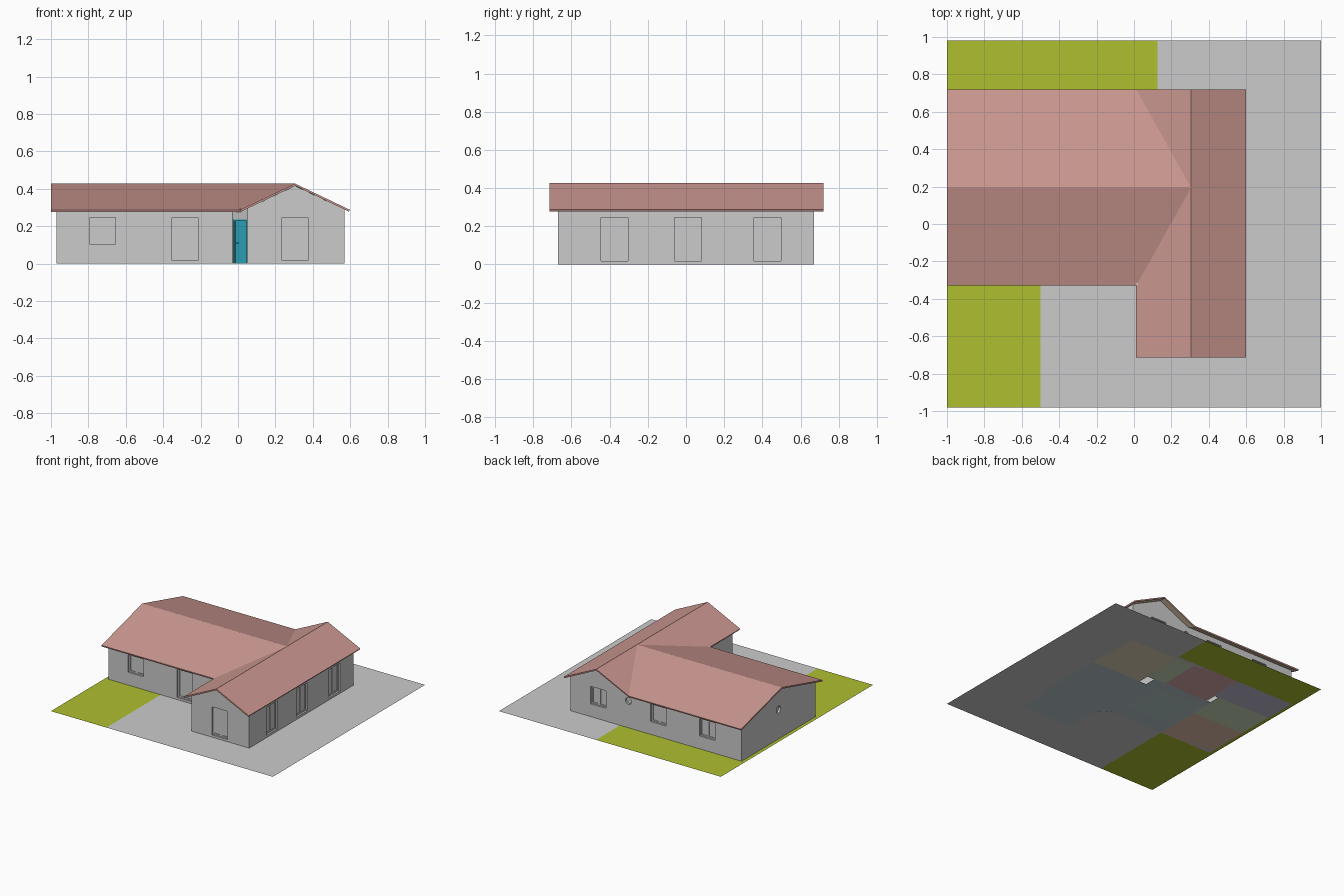
import bpy, bmesh, math
from mathutils import Matrix, Vector

if "Cube" in bpy.data.objects:
    bpy.data.objects.remove(bpy.data.objects["Cube"])

RIDGE, EAVE = 0.428, 0.288          # roof heights
RX, RY = 0.305, 0.195               # ridge lines of the two wings
THICK = 0.03                        # outer wall thickness


def material(name, r, g, b):
    m = bpy.data.materials.new(name)
    m.diffuse_color = (r, g, b, 1)
    m.use_nodes = True
    m.node_tree.nodes["Principled BSDF"].inputs["Base Color"].default_value = m.diffuse_color
    return m


ROOF = material("roof_tile", .60, .31, .28)
WOOD_LIGHT = material("soffit_wood", .62, .50, .36)
GRASS = material("grass", .43, .53, .03)
BLUE = material("door_blue", .03, .42, .55)
BROWN = material("brown_wood", .30, .12, .07)


def finish(name, bm, mats=()):
    bmesh.ops.recalc_face_normals(bm, faces=bm.faces)
    me = bpy.data.meshes.new(name)
    bm.to_mesh(me)
    bm.free()
    ob = bpy.data.objects.new(name, me)
    bpy.context.collection.objects.link(ob)
    for m in mats:
        me.materials.append(m)
    return ob


def add_box(bm, lo, hi, M=Matrix()):
    lo, hi = Vector(lo), Vector(hi)
    T = Matrix.Translation((lo + hi) / 2) @ Matrix.Diagonal((*(hi - lo), 1))
    bmesh.ops.create_cube(bm, size=1, matrix=M @ T)


def add_disc(bm, M, s, z, r, d0, d1):
    T = Matrix.Translation((s, (d0 + d1) / 2, z)) @ Matrix.Rotation(math.pi / 2, 4, 'X')
    bmesh.ops.create_cone(bm, cap_ends=True, segments=24, radius1=r, radius2=r,
                          depth=d1 - d0, matrix=M @ T)


def boxes(name, items, mats=()):
    bm = bmesh.new()
    for lo, hi in items:
        add_box(bm, lo, hi)
    return finish(name, bm, mats)


def rects(name, items, mats=(), z=0.0):
    bm = bmesh.new()
    for x0, x1, y0, y1 in items:
        bm.faces.new([bm.verts.new((x, y, z)) for x, y in
                      ((x0, y0), (x1, y0), (x1, y1), (x0, y1))])
    ob = finish(name, bm, mats)
    return ob


def roof_z(x, y):
    wing = RIDGE - (RIDGE - EAVE) * abs(x - RX) / .293
    main = RIDGE - (RIDGE - EAVE) * abs(y - RY) / .525
    return wing if x > RX else max(wing, main)


# Ground around the house
rects("paving", [(.57, 1, -.98, .98), (.125, .57, .67, .98),
                 (-.5, .57, -.98, -.67), (-.5, .05, -.67, -.28)])
rects("lawn", [(-1, .125, .67, .98), (-1, -.5, -.98, -.28), (-1, -.97, -.28, .67)], [GRASS])

# Roof: two crossing gables sharing ridge height and valleys
bm = bmesh.new()
pts = {}
for key, x, y, z in (("a", -1, RY, RIDGE), ("x", RX, RY, RIDGE), ("b", .012, .72, EAVE),
                     ("c", -1, .72, EAVE), ("d", .012, -.33, EAVE), ("e", -1, -.33, EAVE),
                     ("n", RX, .72, RIDGE), ("s", RX, -.715, RIDGE), ("f", .012, -.715, EAVE),
                     ("g", .598, -.715, EAVE), ("h", .598, .72, EAVE)):
    pts[key] = bm.verts.new((x, y, z))
for loop in ("axbc", "edxa", "bxn", "dfsx", "sghnx"):
    bm.faces.new([pts[k] for k in loop])
roof = finish("roof", bm, [ROOF, WOOD_LIGHT])
if roof.data.polygons[0].normal.z < 0:
    roof.data.flip_normals()
sol = roof.modifiers.new("thickness", 'SOLIDIFY')
sol.thickness, sol.offset = .011, -1
sol.material_offset = 1


def wall(name, p, q, breaks=(), windows=(), rounds=(), door=None):
    """Wall from p to q (inside on the left), topped by the roof line.
    windows: (centre distance, z0, z1); rounds: (distance, z)"""
    p, q = Vector(p), Vector(q)
    length = (q - p).length
    u = (q - p) / length
    M = Matrix(((u.x, -u.y, 0, p.x), (u.y, u.x, 0, p.y), (0, 0, 1, 0), (0, 0, 0, 1)))
    top = []
    for s in sorted({0, length, *breaks}, reverse=True):
        w = p + u * s
        top.append((s, roof_z(w.x, w.y) - .012))
    bm = bmesh.new()
    face = bm.faces.new([bm.verts.new(M @ Vector((s, 0, z)))
                         for s, z in [(0, 0), (length, 0)] + top])
    ext = bmesh.ops.extrude_face_region(bm, geom=[face], use_keep_orig=True)
    bmesh.ops.translate(bm, verts=[v for v in ext["geom"] if isinstance(v, bmesh.types.BMVert)],
                        vec=M.to_3x3() @ Vector((0, THICK, 0)))
    ob = finish(name, bm)
    cut = bmesh.new()
    for i, (s, z0, z1) in enumerate(windows):
        h, f = .07, .011
        add_box(cut, (s - h, -.02, z0), (s + h, .06, z1), M)
        win = bmesh.new()
        d0, d1 = .014, .026
        add_box(win, (s - h, d0, z0), (s - h + f, d1, z1), M)
        add_box(win, (s + h - f, d0, z0), (s + h, d1, z1), M)
        add_box(win, (s - .008, d0, z0), (s + .008, d1, z1), M)
        add_box(win, (s - h, d0, z0), (s + h, d1, z0 + f), M)
        add_box(win, (s - h, d0, z1 - f), (s + h, d1, z1), M)
        add_box(win, (s - h, .019, z0), (s + h, .021, z1), M)
        finish(f"{name}_window_{i + 1}", win)
    for i, (s, z) in enumerate(rounds):
        add_disc(cut, M, s, z, .027, -.02, .06)
        win = bmesh.new()
        add_disc(win, M, s, z, .027, .016, .021)
        finish(f"{name}_round_window_{i + 1}", win)
    if door:
        s0, s1, z1 = door
        add_box(cut, (s0, -.02, -.02), (s1, .06, z1), M)
        d = bmesh.new()
        add_box(d, (s0, .004, 0), (s0 + .008, .028, z1), M)
        add_box(d, (s1 - .008, .004, 0), (s1, .028, z1), M)
        add_box(d, (s0, .004, z1 - .008), (s1, .028, z1), M)
        add_box(d, (s0, .010, 0), (s1, .018, z1), M)
        add_box(d, (s0 + .018, .004, .108), (s0 + .032, .012, .113), M)
        finish("entrance_door", d, [BLUE])
    if len(cut.verts):
        cutter = finish(name + "_cutter", cut)
        cutter.hide_render = True
        cutter.hide_viewport = True
        cutter.display_type = 'WIRE'
        mod = ob.modifiers.new("openings", 'BOOLEAN')
        mod.operation, mod.object, mod.solver = 'DIFFERENCE', cutter, 'EXACT'
    else:
        cut.free()


# Outer walls, counter-clockwise from the front left corner
LOW, TALL = (.105, .247), (.018, .247)
wall("front_wall", (-.97, -.28), (-.03, -.28), windows=[(.245, *LOW), (.687, *TALL)])
wall("entrance_wall", (-.03, -.28), (.05, -.36), door=(.004, .109, .235))
wall("wing_inner_wall", (.05, -.36), (.05, -.67))
wall("wing_front_wall", (.05, -.67), (.57, -.67), [RX - .05], [(.255, *TALL)])
wall("right_wall", (.57, -.67), (.57, .67), windows=[(y + .67, *TALL) for y in (-.375, .01, .427)])
wall("back_wall", (.57, .67), (-.97, .67), [.57 - RX, .57 - .041],
     [(.25, *LOW), (.79, *LOW), (1.23, *LOW)], [(.52, .218)])
wall("left_wall", (-.97, .67), (-.97, -.28), [.67 - RY], rounds=[(.475, .24)])

# Room floors
for name, col, areas in (
        ("living_floor", (.50, .60, .62), [(.05, .57, -.67, .2), (-.05, .05, -.28, .3), (-.5, -.05, .2, .3),
                                           (-.5, -.05, -.28, -.15)]),
        ("study_floor", (.75, .68, .48), [(.12, .57, .2, .67)]),
        ("guest_bath_floor", (.62, .72, .5), [(-.05, .12, .3, .67)]),
        ("red_room_floor", (.72, .42, .42), [(-.45, -.05, .3, .67)]),
        ("violet_room_floor", (.55, .52, .68), [(-.97, -.45, .4, .67)]),
        ("bath_floor", (.62, .72, .5), [(-.97, -.5, .1, .4)]),
        ("bedroom_floor", (.76, .55, .43), [(-.97, -.5, -.28, .1)]),
        ("kitchen_floor", (.5, .62, .62), [(-.5, -.05, -.15, .2)])):
    rects(name, areas, [material(name, *col)])

# Partition walls
H, t = .26, .006
lines = [(.12, .55, .2, .2), (.12, .12, .2, .65), (-.05, -.05, .3, .65), (-.45, .12, .3, .3),
         (-.45, -.45, .3, .65), (-.95, -.45, .4, .4), (-.95, -.5, .1, .1), (-.5, -.5, -.26, .4),
         (-.5, -.05, .2, .2), (-.05, -.05, -.05, .2)]
boxes("partition_walls", [((a - t, c - t, 0), (b + t, d + t, H)) for a, b, c, d in lines])

# Simple furniture
boxes("rug", [((.23, -.55, 0), (.43, -.34, .002))], [material("rug_red", .5, .18, .17)])
boxes("sideboards", [((.49, -.25, .001), (.535, -.12, .08)), ((.40, -.635, .001), (.52, -.6, .08)),
                     ((-.93, -.2, .001), (-.88, -.05, .08))], [BROWN])
bm = bmesh.new()
for r, z, h in ((.06, .072, .006), (.012, .036, .07), (.03, .004, .006)):
    bmesh.ops.create_cone(bm, cap_ends=True, segments=20, radius1=r, radius2=r, depth=h,
                          matrix=Matrix.Translation((.256, -.01, z)))
finish("dining_table", bm, [BROWN])
